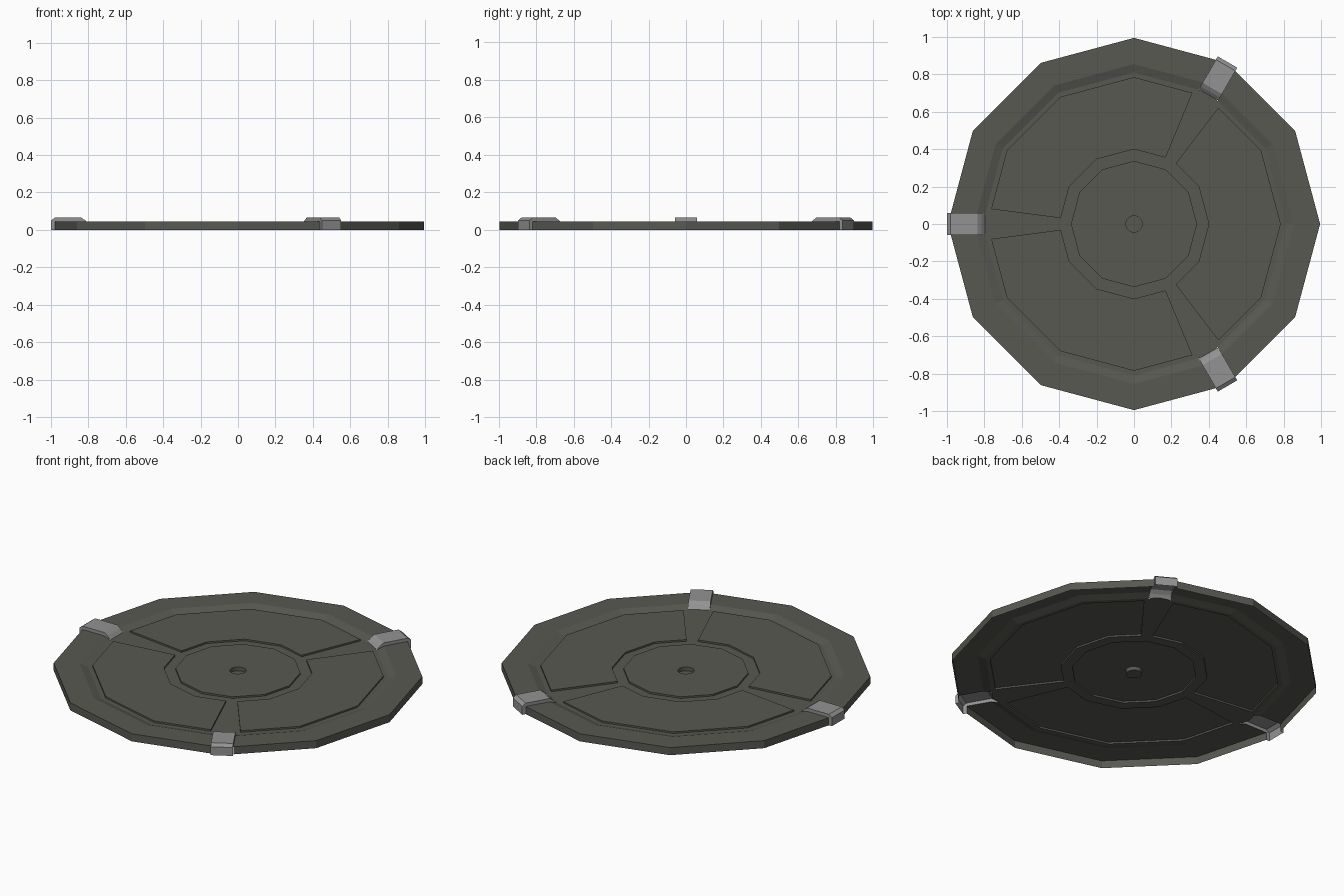
import bpy, bmesh, math
from mathutils import Vector

if "Cube" in bpy.data.objects:
    bpy.data.objects.remove(bpy.data.objects["Cube"])

N = 12
R_OUT, R_LIP, R_FLOOR, R_PANEL, R_INNER, R_HUB, R_PIT = 0.995, 0.855, 0.81, 0.785, 0.4, 0.337, 0.045
Z_RIM, Z_FLOOR, Z_RAISED, Z_PIT = 0.045, 0.031, 0.041, 0.018
CLIP_ANGLES = [60, 180, 300]
HALF = 0.06


def material(name, col):
    m = bpy.data.materials.new(name)
    m.diffuse_color = (*col, 1)
    m.use_nodes = True
    m.node_tree.nodes["Principled BSDF"].inputs["Base Color"].default_value = m.diffuse_color
    return m


dark = material("dark grey metal", (0.098, 0.098, 0.085))
light = material("light grey metal", (0.29, 0.29, 0.29))


def finish(bm, name, mat):
    bmesh.ops.recalc_face_normals(bm, faces=bm.faces)
    if sum(f.normal.z * f.calc_area() for f in bm.faces) < 0:
        bmesh.ops.reverse_faces(bm, faces=bm.faces)
    me = bpy.data.meshes.new(name)
    bm.to_mesh(me)
    bm.free()
    me.materials.append(mat)
    ob = bpy.data.objects.new(name, me)
    bpy.context.collection.objects.link(ob)
    return ob


def polar(r, a):
    return (r * math.cos(a), r * math.sin(a))


def ring(r):
    return [polar(r, math.tau * i / N) for i in range(N)]


def loop(bm, pts, z):
    return [bm.verts.new((x, y, z)) for x, y in pts]


def bridge(bm, a, b):
    n = len(a)
    for i in range(n):
        j = (i + 1) % n
        bm.faces.new((a[i], a[j], b[j], b[i]))


def on_polygon(r, a):
    """Point on the edge of the 12-sided ring at any angle."""
    step = math.tau / N
    return polar(r * math.cos(step / 2) / math.cos(a % step - step / 2), a)


def panel_outline(start):
    """Sector between two flaring spokes, 120 degrees apart."""
    s = math.radians(start)
    out, inn = math.asin(0.08 / 0.77), math.asin(0.031 / 0.39)
    t = math.radians(120)
    mids = [math.radians(d) for d in (30, 60, 90)]
    pts = [on_polygon(R_PANEL, s + a) if i in (0, 4) else polar(R_PANEL, s + a)
           for i, a in enumerate([out] + mids + [t - out])]
    pts += [on_polygon(R_INNER, s + a) if i in (0, 4) else polar(R_INNER, s + a)
            for i, a in enumerate([t - inn] + mids[::-1] + [inn])]
    return pts


# Disc shell: outer wall, rim and slope down to the floor
bm = bmesh.new()
foot, edge = loop(bm, ring(R_OUT), 0), loop(bm, ring(R_OUT), Z_RIM)
lip, floor = loop(bm, ring(R_LIP), Z_RIM), loop(bm, ring(R_FLOOR), Z_FLOOR)
bridge(bm, foot, edge)
bridge(bm, edge, lip)
bridge(bm, lip, floor)

# Raised hub with a small central pit
hub_low, hub = loop(bm, ring(R_HUB), Z_FLOOR), loop(bm, ring(R_HUB), Z_RAISED)
pit, pit_low = loop(bm, ring(R_PIT), Z_RAISED), loop(bm, ring(R_PIT), Z_PIT)
bridge(bm, hub_low, hub)
bridge(bm, hub, pit)
bridge(bm, pit, pit_low)
bm.faces.new(pit_low)

# Three raised panels
floor_loops = [floor, hub_low]
for a in CLIP_ANGLES:
    pts = panel_outline(a)
    low, top = loop(bm, pts, Z_FLOOR), loop(bm, pts, Z_RAISED)
    bridge(bm, low, top)
    bm.faces.new(top)
    floor_loops.append(low)

# Floor around the hub and panels
edges = [bm.edges.get((l[i], l[i - 1])) for l in floor_loops for i in range(len(l))]
bmesh.ops.triangle_fill(bm, use_beauty=True, edges=edges, normal=(0, 0, 1))

# Notches in the rim beneath the clips
for deg in CLIP_ANGLES:
    a = math.radians(deg)
    d, t = Vector((*polar(1, a), 0)), Vector((-math.sin(a), math.cos(a), 0))

    def rim_faces():
        return [f for f in bm.faces
                if all(v.co.xy.length > 0.75 for v in f.verts)
                and max(v.co.z for v in f.verts) > Z_RAISED + 0.002
                and f.calc_center_median().dot(d) > 0.6]
    for s in (-1, 1):
        fs = rim_faces()
        geom = list({g for f in fs for g in (*f.verts, *f.edges)}) + fs
        bmesh.ops.bisect_plane(bm, geom=geom, plane_co=t * HALF * s, plane_no=t)
    cut = [f for f in rim_faces() if all(abs(v.co.dot(t)) < HALF + 1e-4 for v in f.verts)]
    bmesh.ops.delete(bm, geom=cut, context='FACES')
finish(bm, "disc", dark)

# Clips: bent strips over the rim, with closed sides
strip = [(1.0, 0), (1.0, 0.05), (0.98, 0.065), (0.837, 0.065), (0.815, 0.05), (0.797, Z_FLOOR)]
under = [(0.839, Z_RIM), (0.979, Z_RIM), (0.979, 0)]
for k, deg in enumerate(CLIP_ANGLES):
    a = math.radians(deg)
    bm = bmesh.new()
    sides = [[bm.verts.new((r * math.cos(a) - s * HALF * math.sin(a),
                            r * math.sin(a) + s * HALF * math.cos(a), z))
              for r, z in strip + under] for s in (-1, 1)]
    for i in range(len(strip) - 1):
        bm.faces.new((sides[0][i], sides[0][i + 1], sides[1][i + 1], sides[1][i]))
    for s in sides:
        bm.faces.new(s)
    finish(bm, f"clip_{k + 1}", light)
